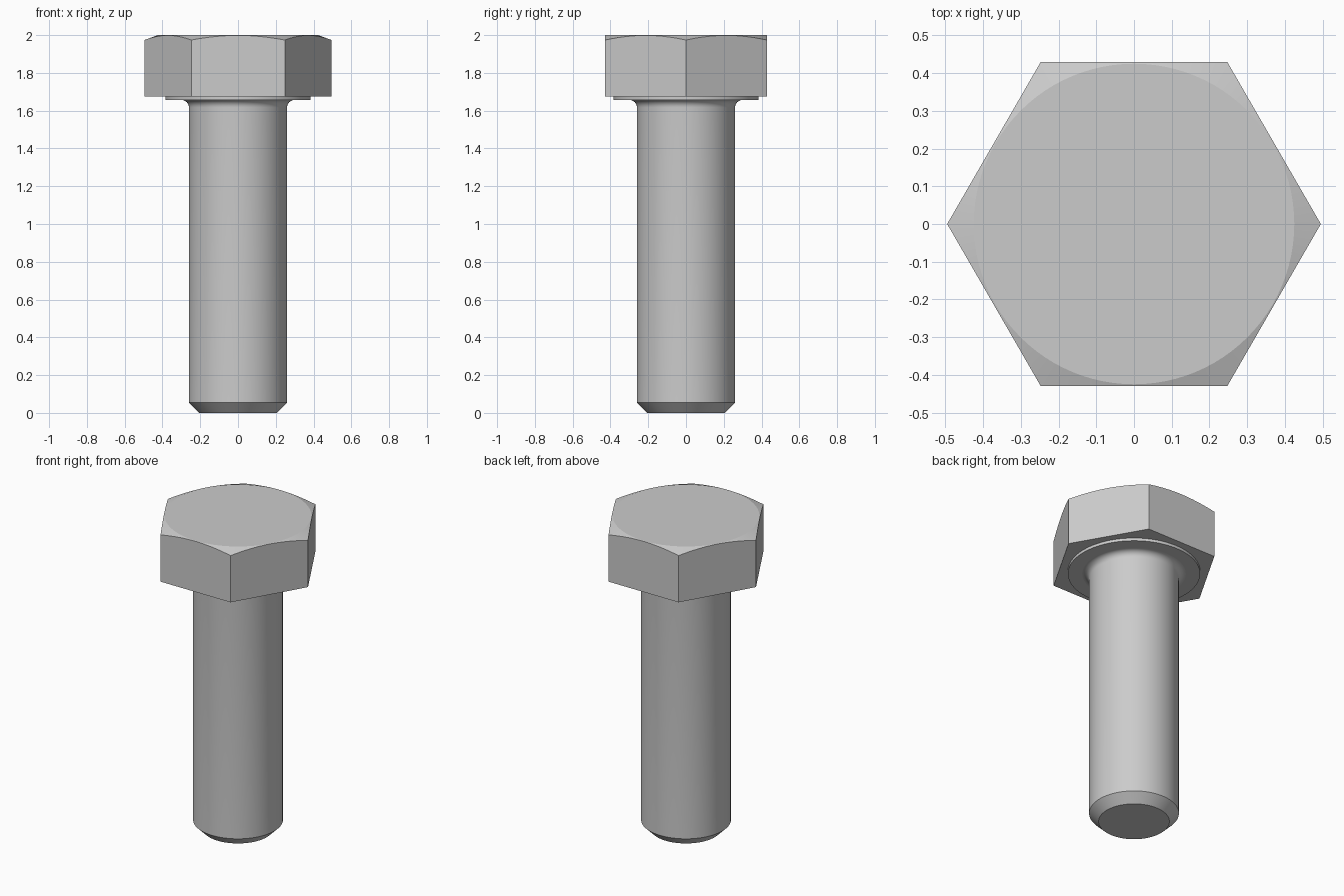
import bpy
import bmesh
from math import sin, cos, pi, radians

cube = bpy.data.objects.get("Cube")
if cube:
    bpy.data.objects.remove(cube)

# Single plain metal colour
steel = bpy.data.materials.new("grey_steel")
steel.use_nodes = True
colour = (0.6, 0.6, 0.6, 1)
steel.diffuse_color = colour
steel.node_tree.nodes["Principled BSDF"].inputs["Base Color"].default_value = colour

SEGMENTS = 96
HEAD_RADIUS = 0.495
APOTHEM = HEAD_RADIUS * cos(pi / 6)
HEAD_BOTTOM, TOP = 1.675, 2.0


def ring(bm, radius, height):
    """Closed ring of vertices; radius and height are functions of angle."""
    angles = [2 * pi * i / SEGMENTS for i in range(SEGMENTS)]
    return [bm.verts.new((radius(a) * cos(a), radius(a) * sin(a), height(a)))
            for a in angles]


def build(name, sections, sharp_angle):
    """Skin a stack of rings from bottom to top and cap both ends."""
    bm = bmesh.new()
    rings = [ring(bm, r, z) for r, z in sections]
    for low, high in zip(rings, rings[1:]):
        for i in range(SEGMENTS):
            j = (i + 1) % SEGMENTS
            bm.faces.new((low[i], low[j], high[j], high[i]))
    bm.faces.new(rings[0][::-1])
    bm.faces.new(rings[-1])
    mesh = bpy.data.meshes.new(name)
    bm.to_mesh(mesh)
    bm.free()
    mesh.materials.append(steel)
    obj = bpy.data.objects.new(name, mesh)
    bpy.context.collection.objects.link(obj)
    bpy.ops.object.select_all(action='DESELECT')
    obj.select_set(True)
    bpy.context.view_layer.objects.active = obj
    bpy.ops.object.shade_smooth_by_angle(angle=radians(sharp_angle))
    return obj


def const(value):
    return lambda a: value


def hexagon(a):
    return APOTHEM / cos(a % (pi / 3) - pi / 6)


def chamfer_edge(a):
    # Height where the conical chamfer meets the hexagon side
    return TOP - 0.37 * (hexagon(a) - APOTHEM + 0.004)


# Hexagonal head with a conical top chamfer
build("hex_head", [
    (hexagon, const(HEAD_BOTTOM)),
    (hexagon, chamfer_edge),
    (const(APOTHEM - 0.004), const(TOP)),
], 15)

# Washer face under the head
build("washer_face", [
    (const(0.383), const(1.657)),
    (const(0.383), const(HEAD_BOTTOM)),
], 30)

# Shank with chamfered tip and a fillet flaring into the washer face
SHANK, FILLET = 0.26, 0.04
profile = [(0.205, 0), (SHANK, 0.055), (SHANK, 1.657 - FILLET)]
for step in range(1, 9):
    t = step / 8 * pi / 2
    profile.append((SHANK + FILLET * (1 - cos(t)), 1.657 - FILLET * (1 - sin(t))))
build("shank", [(const(r), const(z)) for r, z in profile], 30)
